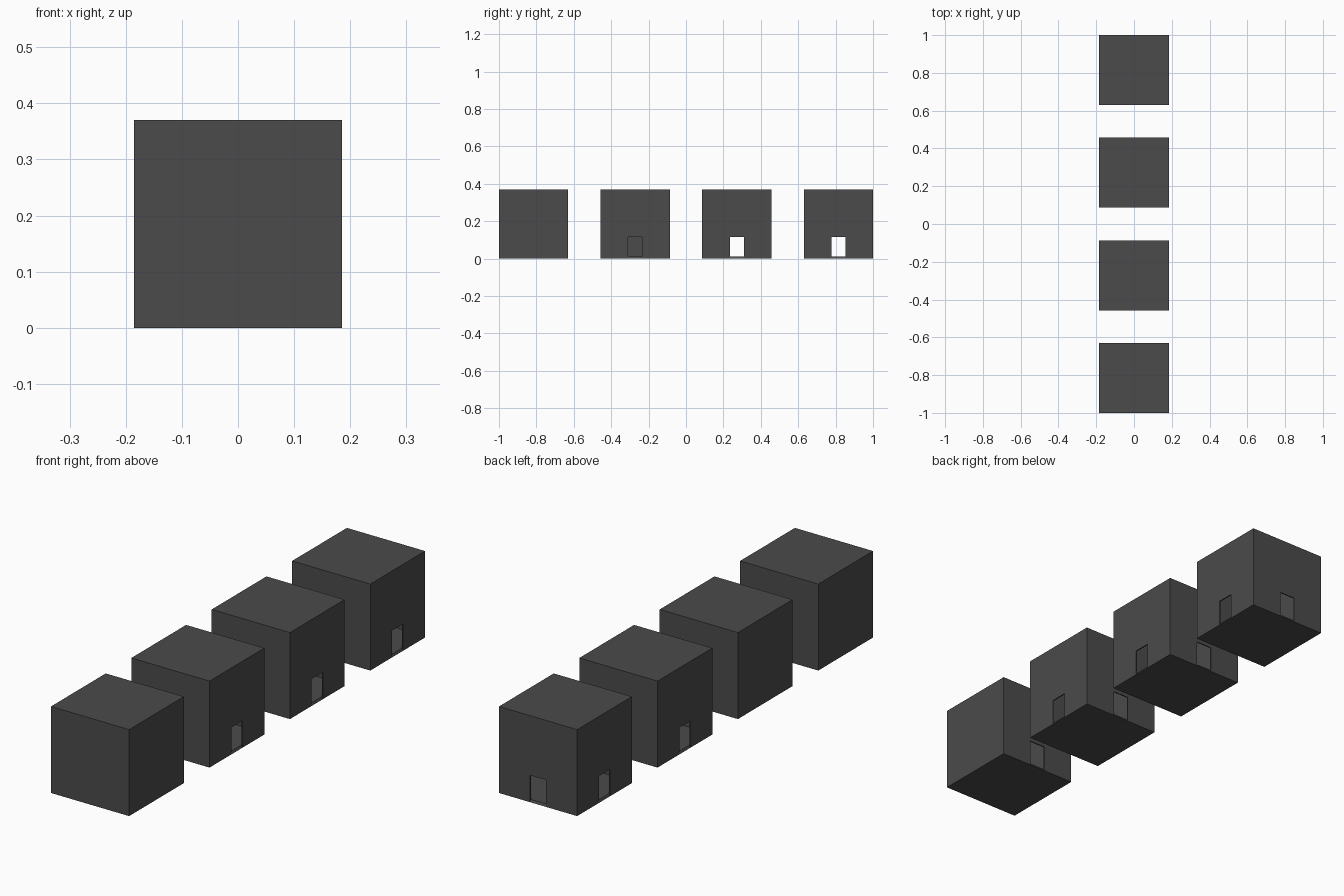
import bpy, bmesh
from mathutils import Matrix
from math import pi

if "Cube" in bpy.data.objects:
    bpy.data.objects.remove(bpy.data.objects["Cube"])

SIZE = 0.37      # room edge length
H = SIZE / 2
DOOR_W = 0.0375  # half door width
DOOR_H = 0.115
WALL = 0.005

dark = bpy.data.materials.new("dark_grey")
dark.diffuse_color = (0.07, 0.07, 0.07, 1)
dark.use_nodes = True
dark.node_tree.nodes["Principled BSDF"].inputs["Base Color"].default_value = dark.diffuse_color


def build_room(name, y, doors):
    """Hollow room; doors lists the quarter turns (0=-y, 1=+x, 2=+y, 3=-x) that open."""
    bm = bmesh.new()
    floor = []
    for side in range(4):
        rot = Matrix.Rotation(side * pi / 2, 4, 'Z')
        outline = [(-H, 0)]
        if side in doors:
            outline += [(-DOOR_W, 0), (-DOOR_W, DOOR_H), (DOOR_W, DOOR_H), (DOOR_W, 0)]
        outline += [(H, 0), (H, SIZE), (-H, SIZE)]
        verts = [bm.verts.new(rot @ Matrix.Translation((x, -H, z)).translation)
                 for x, z in outline]
        bm.faces.new(verts)
        floor += [v.co.copy() for v, p in zip(verts, outline) if p[1] == 0 and p[0] < H]
    # floor and roof
    bm.faces.new([bm.verts.new(c) for c in reversed(floor)])
    bm.faces.new([bm.verts.new((sx * H, sy * H, SIZE))
                  for sx, sy in ((-1, -1), (1, -1), (1, 1), (-1, 1))])
    bmesh.ops.remove_doubles(bm, verts=bm.verts[:], dist=1e-5)
    mesh = bpy.data.meshes.new(name)
    bm.to_mesh(mesh)
    bm.free()
    mesh.materials.append(dark)
    obj = bpy.data.objects.new(name, mesh)
    obj.location.y = y
    bpy.context.collection.objects.link(obj)
    # thin walls, grown inward
    mod = obj.modifiers.new("wall_thickness", 'SOLIDIFY')
    mod.thickness = WALL
    mod.offset = -1
    mod.use_even_offset = True


# row of rooms with one to four doorways
layouts = {
    "room_one_door": (2,),
    "room_two_doors": (1, 2),
    "room_three_doors": (1, 2, 3),
    "room_four_doors": (0, 1, 2, 3),
}
for i, (name, doors) in enumerate(layouts.items()):
    build_room(name, -1 + H + i * (2 - SIZE) / 3, doors)
